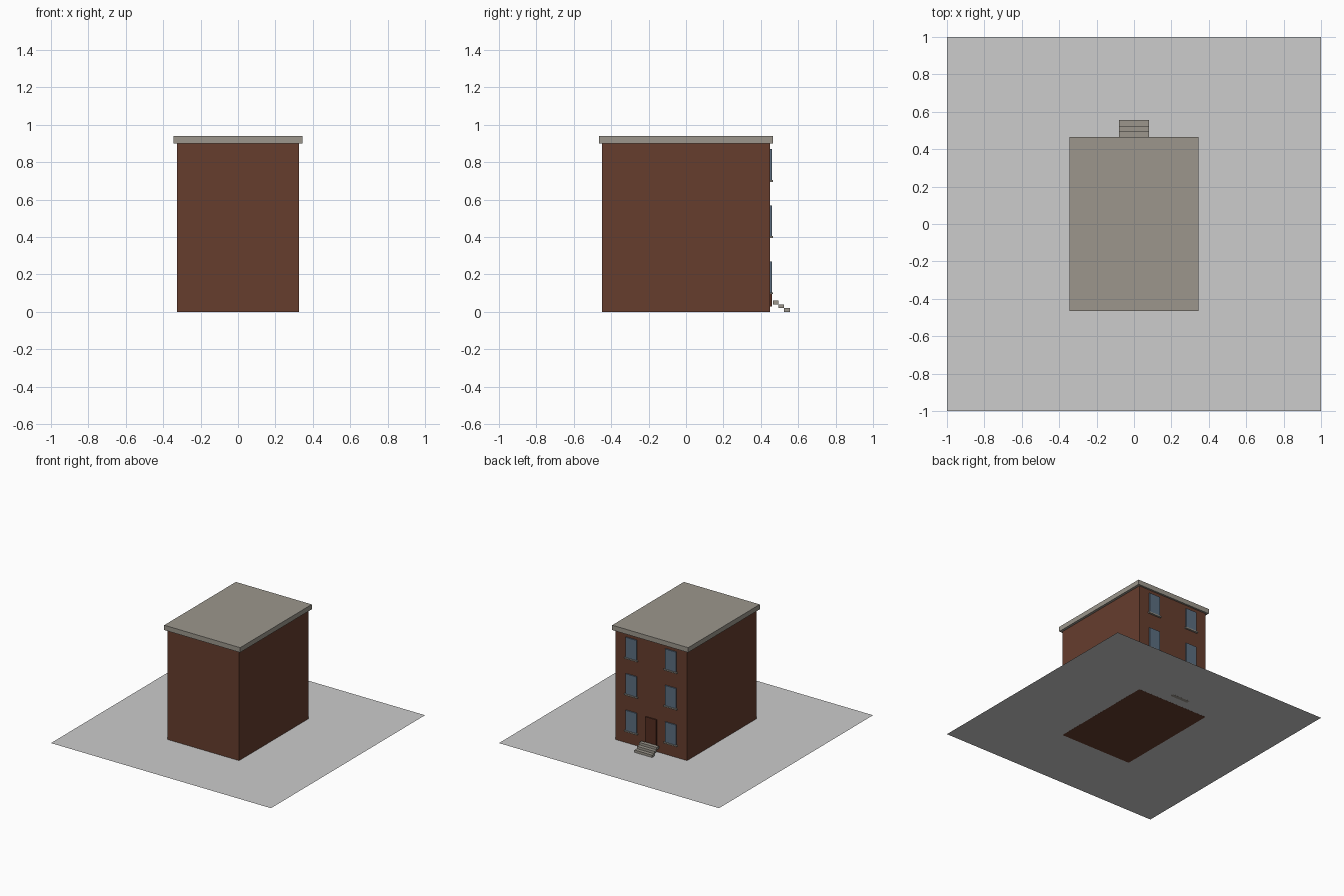
import bpy

cube = bpy.data.objects.get("Cube")
if cube:
    bpy.data.objects.remove(cube, do_unlink=True)


def linear(c):
    return c / 12.92 if c <= 0.04045 else ((c + 0.055) / 1.055) ** 2.4


def material(name, *srgb):
    colour = (*[linear(c) for c in srgb], 1)
    mat = bpy.data.materials.new(name)
    mat.use_nodes = True
    mat.diffuse_color = colour
    bsdf = next(n for n in mat.node_tree.nodes if n.type == "BSDF_PRINCIPLED")
    bsdf.inputs["Base Color"].default_value = colour
    return mat


brick = material("brown brick", 0.40, 0.24, 0.18)
stone = material("warm grey stone", 0.61, 0.59, 0.55)
glass = material("blue grey glass", 0.36, 0.43, 0.50)
wood = material("dark door wood", 0.33, 0.18, 0.13)
paving = material("light grey paving", 0.80, 0.80, 0.80)


def box(name, mat, x, y, z):
    """Box from (low, high) ranges on each axis."""
    spans = (x, y, z)
    bpy.ops.mesh.primitive_cube_add(size=1, location=[(a + b) / 2 for a, b in spans])
    obj = bpy.context.object
    obj.name = name
    obj.scale = [b - a for a, b in spans]
    bpy.ops.object.transform_apply(location=False, rotation=False, scale=True)
    obj.data.materials.append(mat)
    return obj


# Ground sheet, a hair above the underside of the house
bpy.ops.mesh.primitive_plane_add(size=2, location=(0, 0, 0.0005))
ground = bpy.context.object
ground.name = "ground"
ground.data.materials.append(paving)

# House body and overhanging flat roof
WALL = 0.45
box("walls", brick, (-0.325, 0.325), (-WALL, WALL), (0, 0.9))
box("roof_slab", stone, (-0.345, 0.345), (-0.465, 0.465), (0.9, 0.94))

# Three floors of paired windows with sills
for floor in range(3):
    base = 0.1 + 0.3 * floor
    for side, x in (("left", 0.18), ("right", -0.18)):
        label = f"{side}_{floor + 1}"
        box("window_" + label, glass, (x - 0.05, x + 0.05),
            (WALL, WALL + 0.009), (base + 0.005, base + 0.17))
        box("sill_" + label, stone, (x - 0.06, x + 0.06),
            (WALL, WALL + 0.015), (base - 0.005, base + 0.005))

# Door
box("door", wood, (-0.05, 0.05), (WALL, WALL + 0.009), (0.03, 0.265))

# Open steps leading up to the door
for i in range(3):
    y = 0.525 - 0.03 * i
    z = 0.02 * i
    box(f"step_{i + 1}", stone, (-0.08, 0.08), (y, y + 0.03), (z, z + 0.02))
